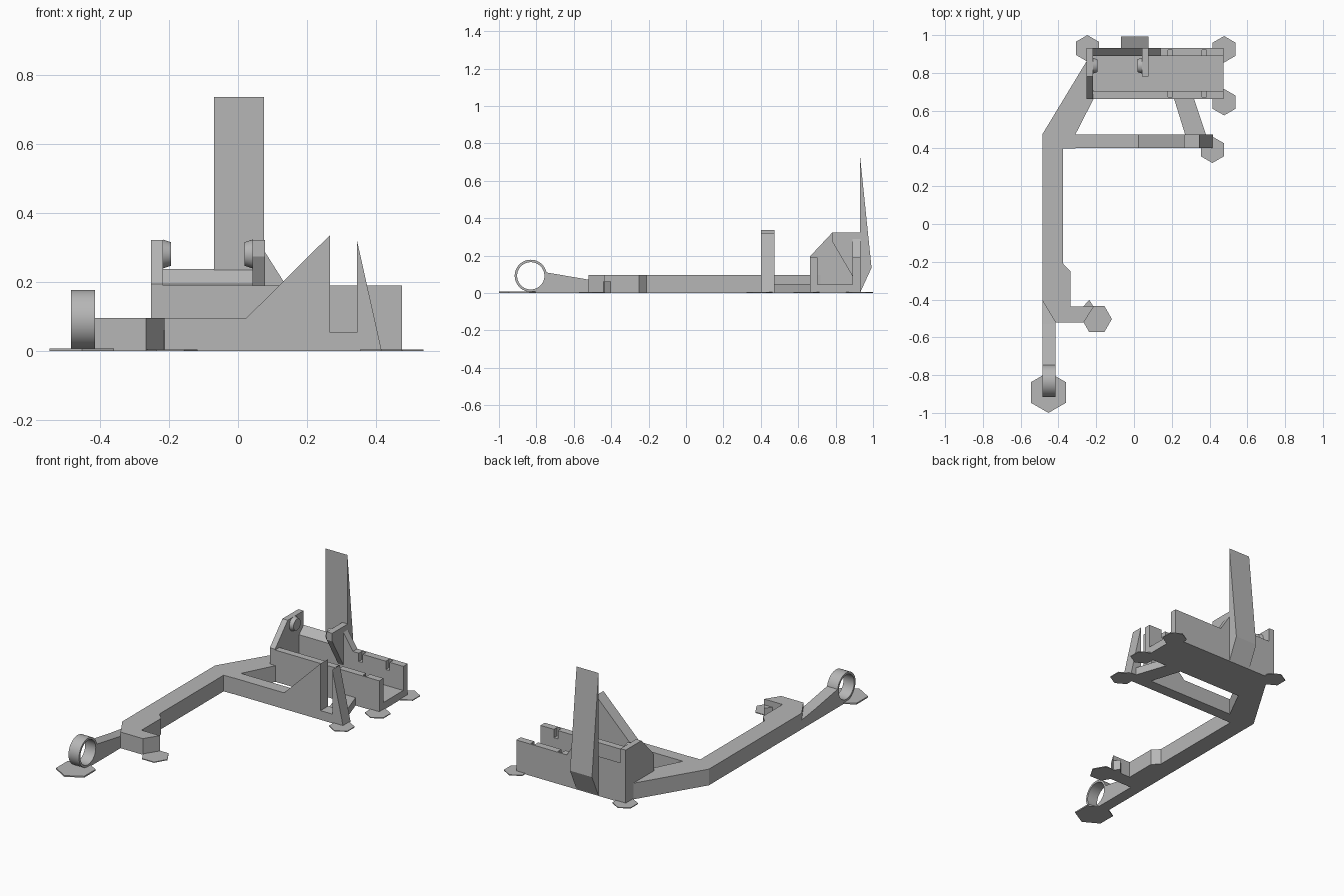
import bpy, bmesh, math
from mathutils import Matrix, Vector

if "Cube" in bpy.data.objects:
    bpy.data.objects.remove(bpy.data.objects["Cube"], do_unlink=True)

grey = bpy.data.materials.new("plain grey")
grey.use_nodes = True
GREY = (0.47, 0.47, 0.47, 1)
grey.diffuse_color = GREY
grey.node_tree.nodes["Principled BSDF"].inputs["Base Color"].default_value = GREY


def finish(name, bm):
    bmesh.ops.recalc_face_normals(bm, faces=bm.faces)
    mesh = bpy.data.meshes.new(name)
    bm.to_mesh(mesh)
    bm.free()
    mesh.materials.append(grey)
    ob = bpy.data.objects.new(name, mesh)
    bpy.context.collection.objects.link(ob)
    return ob


def prism(name, axis, lo, hi, pts):
    """Extrude a 2D outline along an axis from lo to hi."""
    place = {"x": lambda a, b, d: (d, a, b),
             "y": lambda a, b, d: (a, d, b),
             "z": lambda a, b, d: (a, b, d)}[axis]
    bm = bmesh.new()
    face = bm.faces.new([bm.verts.new(place(a, b, lo)) for a, b in pts])
    ext = bmesh.ops.extrude_face_region(bm, geom=[face])
    moved = [g for g in ext["geom"] if isinstance(g, bmesh.types.BMVert)]
    bmesh.ops.translate(bm, verts=moved, vec=Vector(place(0, 0, hi - lo)))
    return finish(name, bm)


def box(name, x, y, z):
    return prism(name, "z", z[0], z[1],
                 [(x[0], y[0]), (x[1], y[0]), (x[1], y[1]), (x[0], y[1])])


def arc(cx, cy, r, start, end, n):
    angles = [math.radians(start + (end - start) * i / n) for i in range(n + 1)]
    return [(cx + r * math.cos(a), cy + r * math.sin(a)) for a in angles]


def smooth(ob):
    bpy.ops.object.select_all(action="DESELECT")
    ob.select_set(True)
    bpy.context.view_layer.objects.active = ob
    bpy.ops.object.shade_smooth_by_angle()


# Thin hexagonal feet: centre, radius, rotation, thickness
for i, (x, y, r, turn, t) in enumerate([
        (-0.247, 0.93, 0.07, 30, 0.005), (0.477, 0.925, 0.07, 30, 0.005),
        (0.477, 0.645, 0.07, 30, 0.005), (0.415, 0.393, 0.07, 30, 0.005),
        (-0.197, -0.503, 0.08, 0, 0.005), (-0.453, -0.892, 0.108, 30, 0.008)]):
    prism(f"foot_pad_{i + 1}", "z", 0, t, arc(x, y, r, turn, turn + 300, 5))

# Long arm with the hooked end and the bend towards the tray
prism("long_arm", "z", 0, 0.097, [
    (-0.485, -0.405), (-0.415, -0.522), (-0.267, -0.522), (-0.213, -0.437),
    (-0.335, -0.437), (-0.335, -0.25), (-0.375, -0.21), (-0.375, 0.40),
    (-0.31, 0.40), (-0.31, 0.475), (-0.21, 0.67), (-0.24, 0.88), (-0.485, 0.475)])
prism("hook_tip", "z", 0, 0.062, [(-0.272, -0.44), (-0.212, -0.44), (-0.237, -0.402)])

# Neck that rises to the ring
RING_Y, RING_Z, RING_R = -0.83, 0.092, 0.086
prism("neck", "x", -0.485, -0.415,
      [(RING_Y, 0), (-0.40, 0), (-0.40, 0.055), (-0.53, 0.073)]
      + arc(RING_Y, RING_Z, RING_R, 12, -90, 12))

# Ring
bm = bmesh.new()
section = [(-0.485, RING_R), (-0.415, RING_R), (-0.415, 0.073), (-0.485, 0.073)]
verts = [bm.verts.new((x, RING_Y, RING_Z + r)) for x, r in section]
edges = [bm.edges.new((verts[i], verts[(i + 1) % 4])) for i in range(4)]
bmesh.ops.spin(bm, geom=verts + edges, cent=(0, RING_Y, RING_Z), axis=(1, 0, 0),
               angle=math.tau, steps=48)
bmesh.ops.remove_doubles(bm, verts=bm.verts, dist=0.0005)
smooth(finish("ring", bm))

# Cross beam with the ramp, gap and pointed post
prism("cross_beam", "y", 0.402, 0.473, [
    (-0.40, 0), (0.417, 0), (0.345, 0.322), (0.345, 0.055), (0.267, 0.055),
    (0.267, 0.337), (0.025, 0.097), (-0.40, 0.097)])
prism("short_brace", "z", 0, 0.047,
      [(0.275, 0.46), (0.385, 0.46), (0.315, 0.67), (0.21, 0.67)])

# Open tray with notched side walls
tray = prism("tray", "x", -0.25, 0.475, [
    (0.662, 0), (0.932, 0), (0.932, 0.19), (0.89, 0.19), (0.89, 0.045),
    (0.703, 0.045), (0.703, 0.19), (0.662, 0.19)])
for x in (0.192, 0.372):
    for y in ((0.672, 0.72), (0.875, 0.922)):
        cutter = box("notch_cutter", (x - 0.013, x + 0.013), y, (0.14, 0.25))
        cutter.hide_render = True
        mod = tray.modifiers.new("notch", "BOOLEAN")
        mod.operation, mod.solver, mod.object = "DIFFERENCE", "EXACT", cutter
        bpy.context.view_layer.objects.active = tray
        bpy.ops.object.modifier_apply(modifier=mod.name)
        bpy.data.objects.remove(cutter, do_unlink=True)

# Uprights holding the two pivot bosses
prism("end_plate", "x", -0.252, -0.217, [
    (0.662, 0), (0.932, 0), (0.932, 0.323), (0.782, 0.323), (0.662, 0.195)])
prism("inner_plate", "x", 0.042, 0.078, [
    (0.932, 0.1), (0.932, 0.323), (0.782, 0.323), (0.782, 0.275), (0.89, 0.09)])
prism("sloped_ledge", "x", -0.22, 0.045,
      [(0.89, 0.18), (0.932, 0.18), (0.932, 0.238), (0.89, 0.195)])
prism("gusset", "y", 0.89, 0.932, [(0.07, 0.18), (0.14, 0.19), (0.078, 0.288), (0.07, 0.288)])

for name, x, side in (("left_boss", 0.031, -1), ("right_boss", -0.206, 1)):
    bm = bmesh.new()
    bmesh.ops.create_cone(
        bm, cap_ends=True, segments=32, radius1=0.042, radius2=0.034, depth=0.024,
        matrix=Matrix.Translation((x, 0.838, 0.282))
        @ Matrix.Rotation(side * math.pi / 2, 4, "Y"))
    smooth(finish(name, bm))

# Tall tapered blade on the back
prism("back_blade", "x", -0.07, 0.076, [(0.93, 0), (0.992, 0.135), (0.93, 0.737)])
